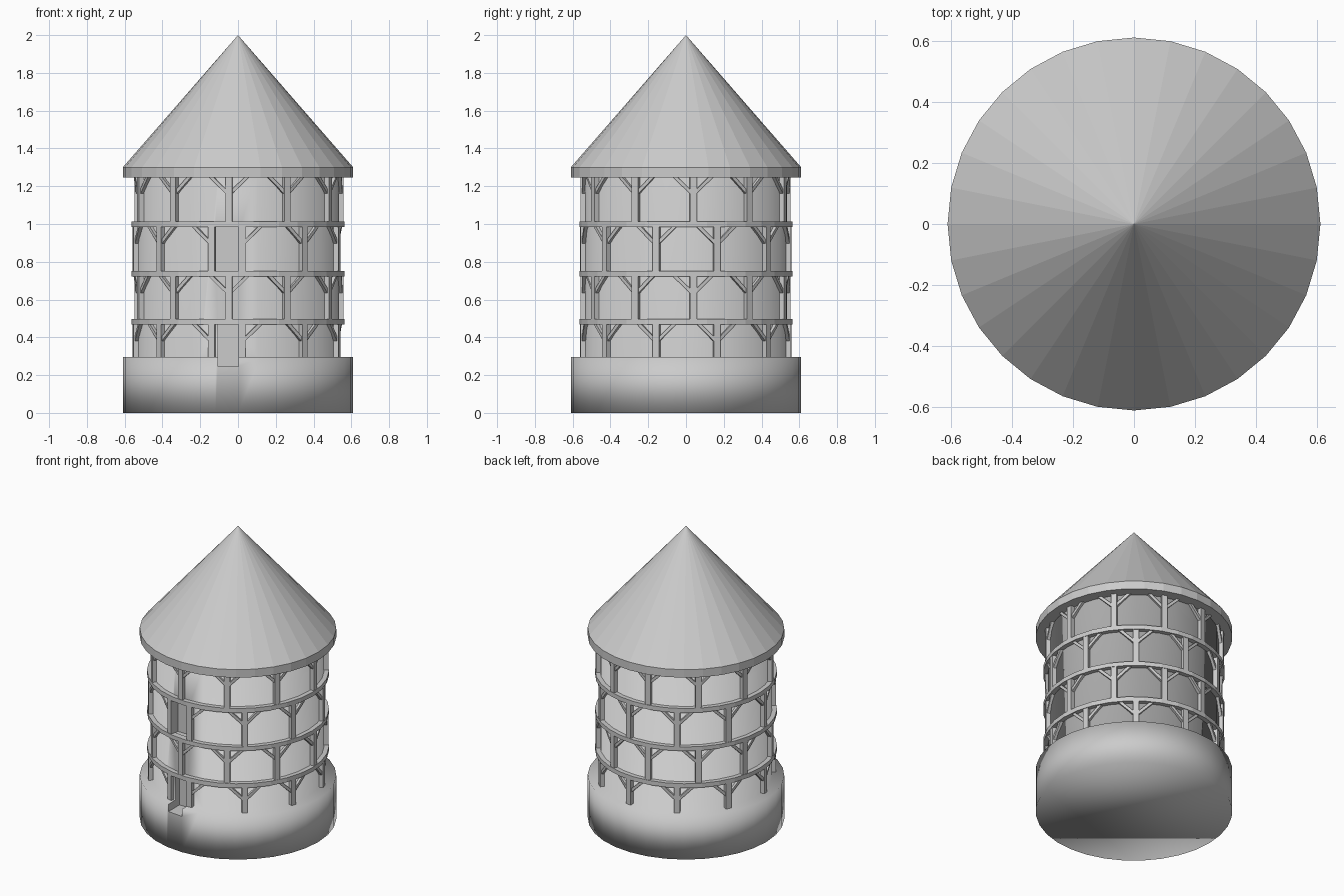
import bpy, bmesh, math
from math import sin, cos, radians, pi

if "Cube" in bpy.data.objects:
    bpy.data.objects.remove(bpy.data.objects["Cube"])

SIDES = 32


def finish(name, bm, smooth=False):
    bmesh.ops.remove_doubles(bm, verts=bm.verts, dist=1e-5)
    bmesh.ops.recalc_face_normals(bm, faces=bm.faces)
    me = bpy.data.meshes.new(name)
    bm.to_mesh(me)
    bm.free()
    for p in me.polygons:
        p.use_smooth = smooth
    ob = bpy.data.objects.new(name, me)
    bpy.context.collection.objects.link(ob)
    return ob


def lathe(name, profile, smooth=False, closed=False):
    """Revolve (radius, z) points around z; open profiles are capped by their ends."""
    bm = bmesh.new()
    rings = [[bm.verts.new((r * cos(2 * pi * i / SIDES), r * sin(2 * pi * i / SIDES), z))
              for i in range(SIDES)] for r, z in profile if r > 0]
    pairs = list(zip(rings, rings[1:]))
    if closed:
        pairs.append((rings[-1], rings[0]))
    for a, b in pairs:
        for i in range(SIDES):
            j = (i + 1) % SIDES
            bm.faces.new((a[i], a[j], b[j], b[i]))
    if not closed:
        bm.faces.new(rings[0])
        if profile[-1][0] == 0:
            tip = bm.verts.new((0, 0, profile[-1][1]))
            for i in range(SIDES):
                bm.faces.new((rings[-1][i], rings[-1][(i + 1) % SIDES], tip))
        else:
            bm.faces.new(rings[-1])
    return finish(name, bm, smooth)


def timber(bm, angle, outline, r0, r1):
    """Prism whose (sideways, z) outline is wrapped on the wall; angle 0 is the front."""
    def ring(r):
        out = []
        for s, z in outline:
            a = radians(angle) + s / 0.55
            out.append(bm.verts.new((r * sin(a), -r * cos(a), z)))
        return out
    a, b = ring(r0), ring(r1)
    bm.faces.new(a)
    bm.faces.new(b)
    n = len(a)
    for i in range(n):
        bm.faces.new((a[i], a[(i + 1) % n], b[(i + 1) % n], b[i]))


def cutter(name, x0, x1, y0, y1, z0, z1):
    bm = bmesh.new()
    bmesh.ops.create_cube(bm, size=1)
    for v in bm.verts:
        v.co = ((x0 + x1) / 2 + v.co.x * (x1 - x0),
                (y0 + y1) / 2 + v.co.y * (y1 - y0),
                (z0 + z1) / 2 + v.co.z * (z1 - z0))
    ob = finish(name, bm)
    ob.hide_render = True
    ob.display_type = 'WIRE'
    return ob


# Plinth and round wall, one smooth body
wall = lathe("tower_wall", [(0.61, 0), (0.61, 0.295), (0.535, 0.295), (0.535, 1.26)], smooth=True)

# Doorway and window recesses
for c in (cutter("doorway_cutter", -0.107, 0.003, -0.75, -0.48, 0.245, 0.475),
          cutter("window_cutter", -0.12, 0.01, -0.75, -0.48, 0.745, 0.99)):
    m = wall.modifiers.new(c.name, 'BOOLEAN')
    m.operation = 'DIFFERENCE'
    m.solver = 'EXACT'
    m.object = c

# Conical roof with rim
lathe("roof", [(0.61, 1.245), (0.61, 1.3), (0, 2.0)])

# Horizontal beams
for k, (z0, z1) in enumerate([(0.468, 0.498), (0.722, 0.75), (0.983, 1.013)]):
    lathe(f"ring_beam_{k + 1}", [(0.525, z0), (0.565, z0), (0.565, z1), (0.525, z1)], closed=True)

# Posts and braces per storey: rows with the opening alternate with plain rows
open_row = [2.2] + [39.3 + 34 * k for k in range(10)]
plain_row = [-5 + 33 * k for k in range(-5, 6)]
storeys = [(0.285, 0.47, open_row), (0.497, 0.724, plain_row),
           (0.748, 0.985, open_row), (1.01, 1.25, plain_row)]
for k, (z0, z1, angles) in enumerate(storeys):
    posts, braces = bmesh.new(), bmesh.new()
    for i, a in enumerate(angles):
        w = 0.018
        timber(posts, a, [(-w, z0), (w, z0), (w, z1), (-w, z1)], 0.525, 0.56)
        for side in (-1, 1):
            # no brace across the opening
            if angles is open_row and ((i == 0 and side < 0) or (i == 10 and side > 0)):
                continue
            timber(braces, a, [(side * 0.012, z1 - 0.095), (side * 0.012, z1 - 0.07),
                               (side * 0.085, z1), (side * 0.11, z1)], 0.53, 0.553)
    finish(f"posts_storey_{k + 1}", posts)
    finish(f"braces_storey_{k + 1}", braces)
